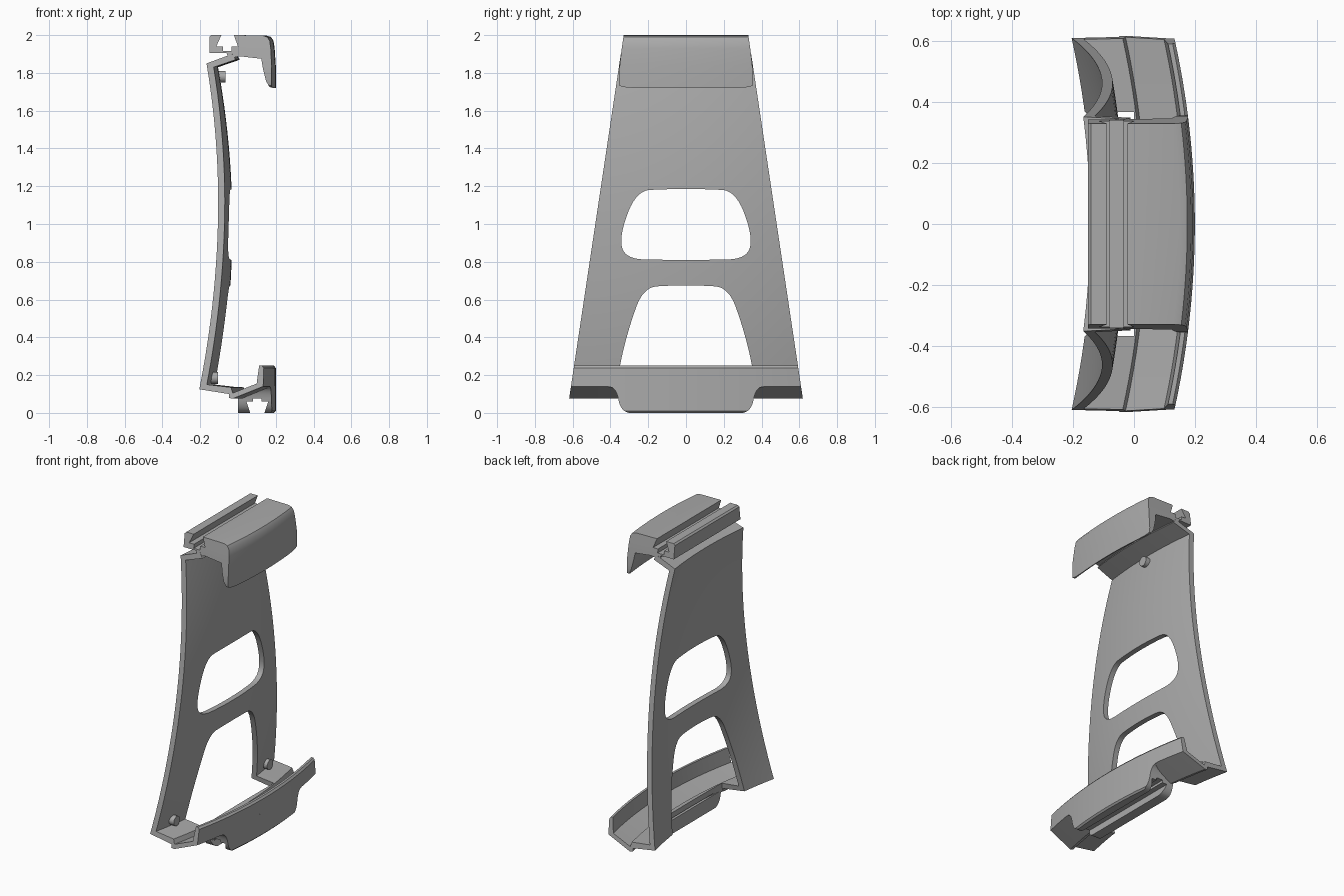
import bpy, bmesh, math
from mathutils import Matrix

if "Cube" in bpy.data.objects:
    bpy.data.objects.remove(bpy.data.objects["Cube"])

grey = bpy.data.materials.new("plain grey")
grey.use_nodes = True
grey.diffuse_color = (0.4, 0.4, 0.4, 1)
grey.node_tree.nodes["Principled BSDF"].inputs["Base Color"].default_value = (0.4, 0.4, 0.4, 1)

BEND = 0.18


def half_width(z):
    return 0.63 - 0.15 * z


def finish(name, bm):
    bmesh.ops.recalc_face_normals(bm, faces=bm.faces)
    mesh = bpy.data.meshes.new(name)
    bm.to_mesh(mesh)
    bm.free()
    mesh.materials.append(grey)
    obj = bpy.data.objects.new(name, mesh)
    bpy.context.collection.objects.link(obj)
    return obj


def sweep(name, profile, width, weight, columns=28):
    """Sweep an x-z profile along y, bowing it back towards both ends."""
    bm = bmesh.new()
    rows = []
    for i in range(columns + 1):
        t = 2 * i / columns - 1
        row = []
        for x, z in profile:
            y = t * width(z)
            row.append(bm.verts.new((x - BEND * weight(x) * y * y, y, z)))
        rows.append(row)
    n = len(profile)
    for a, b in zip(rows, rows[1:]):
        for j in range(n):
            k = (j + 1) % n
            bm.faces.new((a[j], a[k], b[k], b[j]))
    bm.faces.new(rows[0])
    bm.faces.new(rows[-1])
    return finish(name, bm)


def rounded(half, rounds=3):
    """Mirror a half outline in y and soften its corners."""
    pts = half + [(-y, z) for y, z in reversed(half)]
    for _ in range(rounds):
        out = []
        for p, q in zip(pts, pts[1:] + pts[:1]):
            for f in (0.25, 0.75):
                out.append((p[0] + f * (q[0] - p[0]), p[1] + f * (q[1] - p[1])))
        pts = out
    return pts


def prism(name, outline, x0, x1):
    bm = bmesh.new()
    ends = [[bm.verts.new((x, y, z)) for y, z in outline] for x in (x0, x1)]
    n = len(outline)
    for j in range(n):
        k = (j + 1) % n
        bm.faces.new((ends[0][j], ends[0][k], ends[1][k], ends[1][j]))
    for end in ends:
        bm.faces.new(end)
    obj = finish(name, bm)
    obj.hide_render = True
    return obj


def carve(obj, cutter, operation):
    mod = obj.modifiers.new("carve", 'BOOLEAN')
    mod.object, mod.operation, mod.solver = cutter, operation, 'EXACT'
    bpy.context.view_layer.update()
    result = obj.evaluated_get(bpy.context.evaluated_depsgraph_get())
    mesh = bpy.data.meshes.new_from_object(result)
    obj.modifiers.clear()
    obj.data = mesh
    bpy.data.objects.remove(cutter)


# Curved back panel with top flange, foot shelf and lower lip
def spine(z):
    return -0.065 - (0.095 if z < 1 else 0.11) * (z - 1) ** 2


steps = 24
outer = [(spine(z), z) for z in (0.125 + 1.725 * i / steps for i in range(steps + 1))]
inner = [(spine(z) + 0.035, z) for z in (1.83 - 1.68 * i / steps for i in range(steps + 1))]
flange = [(-0.01, 1.9), (0.01, 1.87)]
shelf = [(0.03, 0.135), (0.04, 0.105), (0.165, 0.155), (0.175, 0.25), (0.19, 0.25),
         (0.2, 0.238), (0.2, 0.14), (0.04, 0.075), (0.02, 0.08), (0.02, 0.1)]
panel = sweep("back_panel", outer + flange + inner + shelf, half_width, lambda x: 1)

# Window and leg arch
window = rounded([(0.12, 1.185), (0.265, 1.175), (0.355, 0.93), (0.32, 0.815), (0.12, 0.81)])
carve(panel, prism("window_cutter", window, -0.5, 0.1), 'DIFFERENCE')
arch = rounded([(0.08, 0.675), (0.225, 0.665), (0.3, 0.46), (0.355, 0.24), (0.4, -0.1), (0.4, -0.4)])
carve(panel, prism("arch_cutter", arch, -0.5, 0.0), 'DIFFERENCE')

# Upper clamp: slotted rail with a hooked lip
clamp_profile = [
    (-0.152, 1.905), (-0.152, 1.99), (-0.142, 2.0), (-0.088, 2.0), (-0.115, 1.94),
    (-0.08, 1.94), (-0.08, 1.915), (-0.035, 1.915), (-0.035, 1.94), (0.0, 1.94),
    (-0.022, 2.0), (0.15, 1.998), (0.175, 1.99), (0.188, 1.97), (0.194, 1.93),
    (0.2, 1.84), (0.2, 1.72), (0.188, 1.725), (0.17, 1.76), (0.155, 1.82),
    (0.145, 1.875), (0.01, 1.888), (-0.05, 1.875), (-0.06, 1.905)]
clamp = sweep("upper_clamp", clamp_profile, lambda z: 0.42,
              lambda x: min(1, max(0, x / 0.1)))
lip = rounded([(half_width(2.3), 2.3), (half_width(1.74), 1.74), (0.33, 1.722), (0.2, 1.719)])
carve(clamp, prism("clamp_outline", lip, -0.5, 0.5), 'INTERSECT')

# Lower slotted rail under the lip
rail_profile = [
    (0.0, 0.09), (0.0, 0.0), (0.065, 0.0), (0.045, 0.06), (0.08, 0.06), (0.08, 0.075),
    (0.125, 0.075), (0.125, 0.06), (0.16, 0.06), (0.14, 0.0), (0.19, 0.0), (0.2, 0.01),
    (0.2, 0.15), (0.165, 0.148), (0.05, 0.1)]
rail = sweep("lower_rail", rail_profile, lambda z: 0.5,
             lambda x: min(1, max(0, (x - 0.16) / 0.03)))
keel = rounded([(0.44, 0.3), (0.44, 0.14), (0.37, 0.135), (0.345, 0.005), (0.25, -0.005)])
carve(rail, prism("rail_outline", keel, -0.5, 0.5), 'INTERSECT')

# Locating pegs on the inner face of the panel
pegs = []
for name, y, z in (("top_peg", 0, 1.78), ("right_peg", -0.48, 0.185), ("left_peg", 0.48, 0.185)):
    bm = bmesh.new()
    x = spine(z) + 0.04 - BEND * y * y
    bmesh.ops.create_cone(bm, cap_ends=True, segments=24, radius1=0.031, radius2=0.031, depth=0.05,
                          matrix=Matrix.Translation((x, y, z)) @ Matrix.Rotation(math.pi / 2, 4, 'Y'))
    pegs.append(finish(name, bm))

# Smooth the curved faces and keep edges crisp
for obj in [panel, clamp, rail] + pegs:
    obj.data.shade_smooth()
    obj.data.set_sharp_from_angle(angle=math.radians(25))
